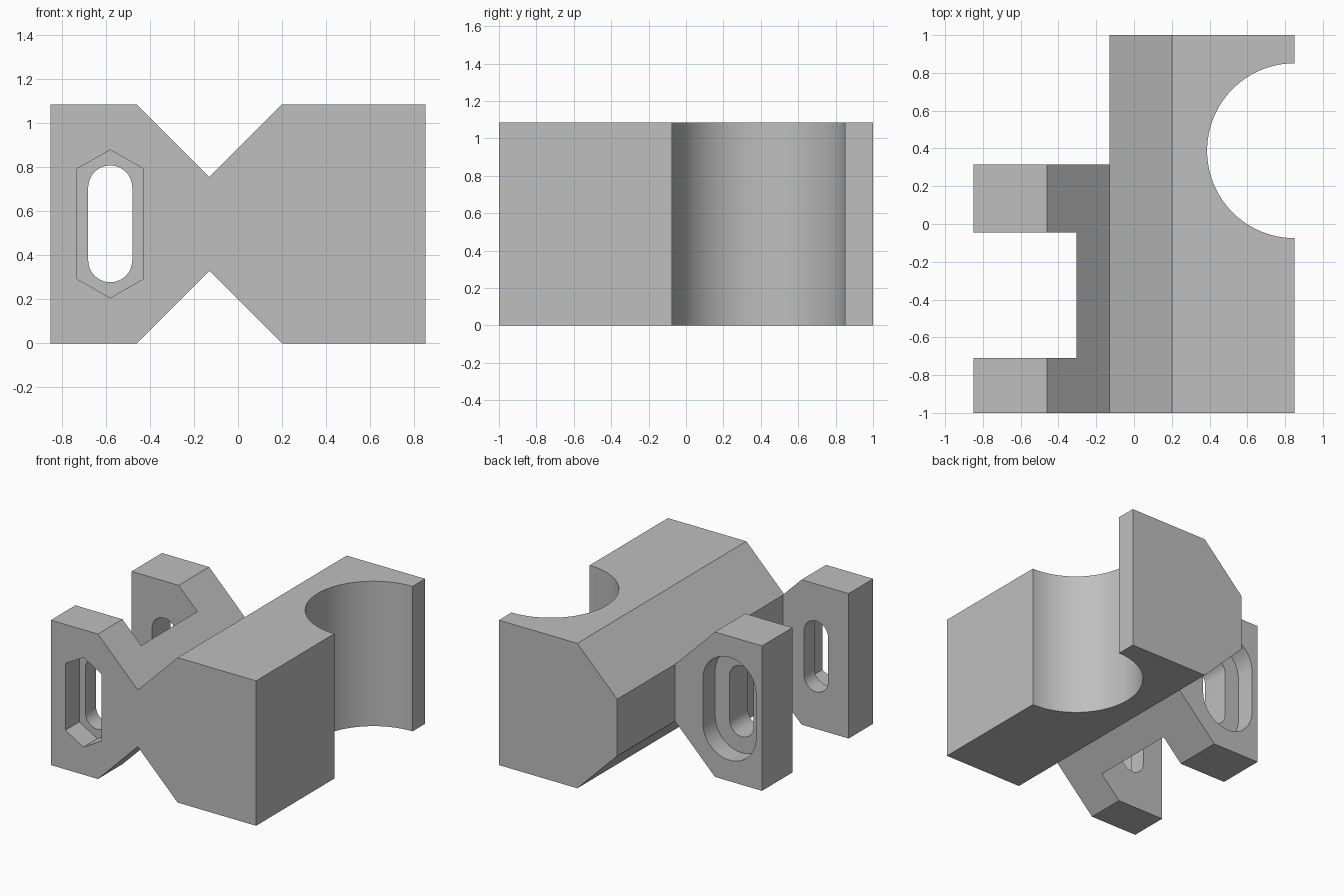
import bpy
import bmesh
from math import cos, sin, pi, radians

if "Cube" in bpy.data.objects:
    bpy.data.objects.remove(bpy.data.objects["Cube"])

H = 1.085            # block height
MID = H / 2
SLOT_X = -0.58       # centre of the adjustment slots
SLOT_HALF = 0.165    # half length of the straight slot sides

grey = bpy.data.materials.new("plain grey")
grey.use_nodes = True
colour = (0.52, 0.52, 0.52, 1)
grey.diffuse_color = colour
grey.node_tree.nodes["Principled BSDF"].inputs["Base Color"].default_value = colour


def prism(name, points, lo, hi, axis="y"):
    """Extrude a closed 2D outline along y (points are x, z) or z (points are x, y)."""
    bm = bmesh.new()
    place = (lambda a, b: (a, lo, b)) if axis == "y" else (lambda a, b: (a, b, lo))
    face = bm.faces.new([bm.verts.new(place(a, b)) for a, b in points])
    extruded = bmesh.ops.extrude_face_region(bm, geom=[face])["geom"]
    shift = (0, hi - lo, 0) if axis == "y" else (0, 0, hi - lo)
    bmesh.ops.translate(bm, vec=shift, verts=[v for v in extruded if isinstance(v, bmesh.types.BMVert)])
    bmesh.ops.recalc_face_normals(bm, faces=bm.faces)
    mesh = bpy.data.meshes.new(name)
    bm.to_mesh(mesh)
    bm.free()
    mesh.materials.append(grey)
    obj = bpy.data.objects.new(name, mesh)
    bpy.context.collection.objects.link(obj)
    return obj


def rect(x0, x1, y0, y1):
    return [(x0, y0), (x1, y0), (x1, y1), (x0, y1)]


def stadium(radius, steps=24):
    """Upright rounded slot outline."""
    pts = []
    for start, z in ((0, MID + SLOT_HALF), (pi, MID - SLOT_HALF)):
        for i in range(steps + 1):
            a = start + pi * i / steps
            pts.append((SLOT_X + radius * cos(a), z + radius * sin(a)))
    return pts


# Notched block outline, mirrored top to bottom
lower = [(-0.85, 0), (-0.46, 0), (-0.13, 0.33), (0.2, 0), (0.85, 0)]
upper = [(x, H - z) for x, z in reversed(lower)]
block = prism("clamp_block", lower + upper, -1, 1)

# Elongated hexagon pocket outline
hexagon = [(SLOT_X + sx * 0.15, MID + sz * 0.25) for sx, sz in ((-1, -1), (1, -1), (1, 1), (-1, 1))]
hexagon.insert(1, (SLOT_X, MID - 0.336))
hexagon.insert(4, (SLOT_X, MID + 0.336))

bore = [(0.85 + 0.463 * cos(2 * pi * i / 96), 0.388 + 0.463 * sin(2 * pi * i / 96)) for i in range(96)]

cutters = [
    prism("rear_relief_cutter", rect(-2, -0.13, 0.315, 2), -1, 2, "z"),
    prism("arm_gap_cutter", rect(-2, -0.305, -0.71, -0.045), -1, 2, "z"),
    prism("half_bore_cutter", bore, -1, 2, "z"),
    prism("bolt_slot_cutter", stadium(0.1), -2, 2),
    prism("nut_pocket_cutter", hexagon, -2, -0.835),
    prism("head_recess_cutter", stadium(0.22), 0.17, 1.5),
]
for cutter in cutters:
    cutter.hide_render = True
    mod = block.modifiers.new(cutter.name, "BOOLEAN")
    mod.operation = "DIFFERENCE"
    mod.solver = "EXACT"
    mod.object = cutter

# Apply the cuts and drop the cutters
bpy.ops.object.select_all(action="DESELECT")
block.select_set(True)
bpy.context.view_layer.objects.active = block
for mod in list(block.modifiers):
    bpy.ops.object.modifier_apply(modifier=mod.name)
for cutter in cutters:
    bpy.data.objects.remove(cutter)

bpy.ops.object.shade_smooth_by_angle(angle=radians(20))
